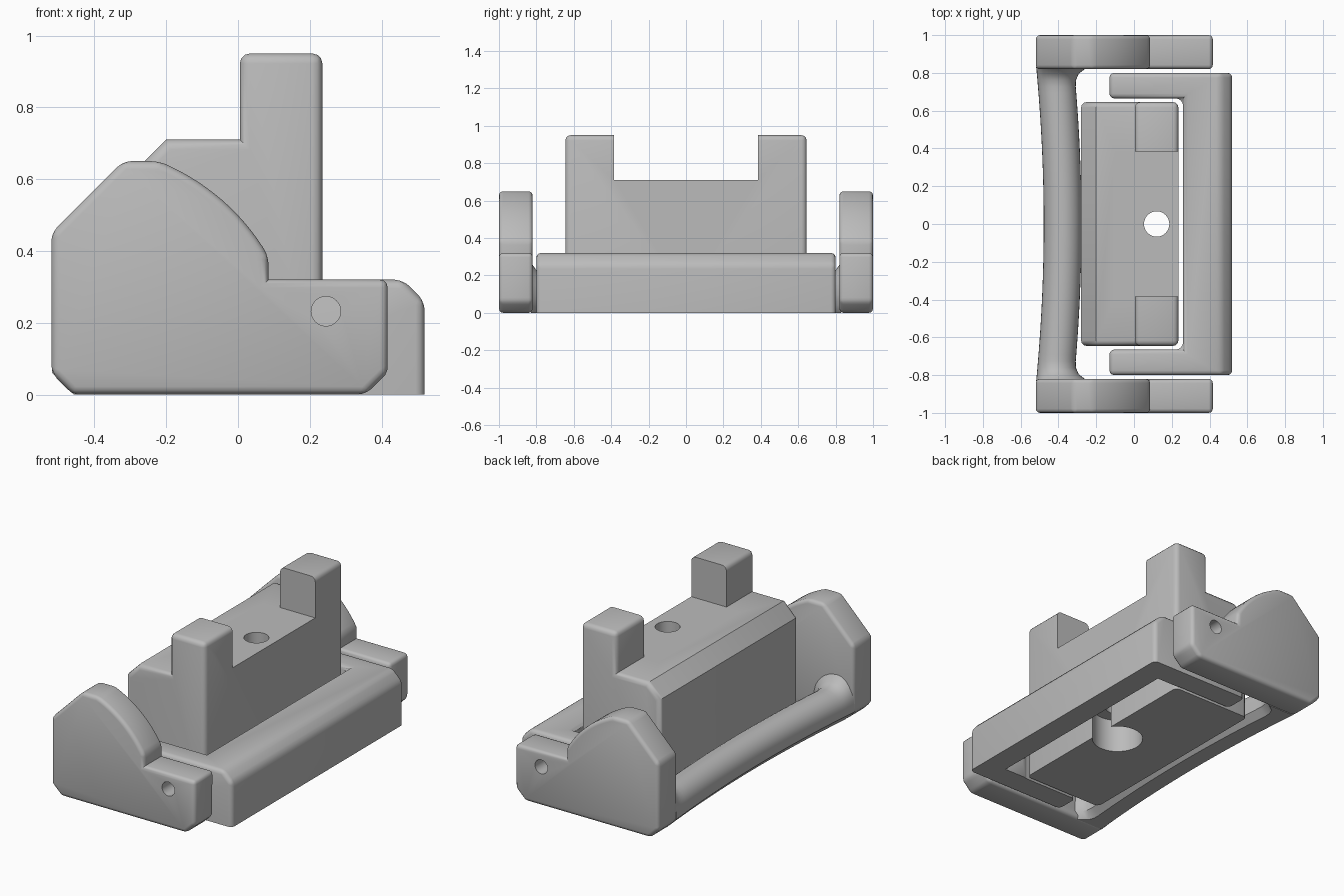
import bpy, bmesh, math
from mathutils import Vector

cube = bpy.data.objects.get("Cube")
if cube:
    bpy.data.objects.remove(cube, do_unlink=True)

GREY = (0.5, 0.5, 0.5, 1)
mat = bpy.data.materials.new("plain grey")
mat.use_nodes = True
mat.diffuse_color = GREY
mat.node_tree.nodes["Principled BSDF"].inputs["Base Color"].default_value = GREY


def make_object(name, bm):
    bmesh.ops.recalc_face_normals(bm, faces=bm.faces[:])
    mesh = bpy.data.meshes.new(name)
    bm.to_mesh(mesh)
    bm.free()
    mesh.materials.append(mat)
    obj = bpy.data.objects.new(name, mesh)
    bpy.context.collection.objects.link(obj)
    return obj


def prism(points, start, end, axis):
    """Extrude a flat profile along z, or an x-z profile along y."""
    bm = bmesh.new()
    place = (lambda a, b: (a, b, start)) if axis == "z" else (lambda a, b: (a, start, b))
    face = bm.faces.new([bm.verts.new(place(*p)) for p in points])
    ext = bmesh.ops.extrude_face_region(bm, geom=[face])["geom"]
    shift = Vector((0, 0, end - start) if axis == "z" else (0, end - start, 0))
    bmesh.ops.translate(bm, vec=shift, verts=[v for v in ext if isinstance(v, bmesh.types.BMVert)])
    bmesh.ops.recalc_face_normals(bm, faces=bm.faces[:])
    return bm


def bevel(bm, rule, width, segments=3):
    edges = [e for e in bm.edges if rule(e)]
    bmesh.ops.bevel(bm, geom=edges, offset=width, segments=segments, profile=0.5,
                    affect="EDGES", clamp_overlap=True)


def cylinder(radius, depth, centre, along_y=False):
    bm = bmesh.new()
    bmesh.ops.create_cone(bm, cap_ends=True, segments=48, radius1=radius, radius2=radius, depth=depth)
    if along_y:
        for v in bm.verts:
            v.co = (v.co.x, v.co.z, v.co.y)
    bmesh.ops.translate(bm, vec=centre, verts=bm.verts[:])
    return bm


def cut(obj, bm):
    cutter = make_object("cutter", bm)
    cutter.hide_render = True
    mod = obj.modifiers.new("cut", "BOOLEAN")
    mod.operation, mod.solver, mod.object = "DIFFERENCE", "EXACT", cutter
    select(obj)
    bpy.ops.object.modifier_apply(modifier=mod.name)
    bpy.data.objects.remove(cutter, do_unlink=True)


def select(obj):
    bpy.ops.object.select_all(action="DESELECT")
    obj.select_set(True)
    bpy.context.view_layer.objects.active = obj


def smooth(obj):
    select(obj)
    bpy.ops.object.shade_smooth_by_angle(angle=math.radians(35))


def above_floor(e):
    return max(v.co.z for v in e.verts) > 0.01


def angled(e):
    return e.calc_face_angle_signed(0) > math.radians(20)


# Side plates with a curved shoulder and a pin hole
a, c, b = Vector((0.085, 0.385)), Vector((-0.021, 0.566)), Vector((-0.22, 0.65))
arc = [a * (1 - t) ** 2 + c * 2 * t * (1 - t) + b * t * t for t in [i / 14 for i in range(15)]]
plate = [(-0.52, 0.06), (-0.46, 0), (0.355, 0), (0.417, 0.06), (0.417, 0.32), (0.085, 0.32)]
plate += [tuple(p) for p in arc] + [(-0.32, 0.65), (-0.52, 0.45)]
for side, name in ((-1, "front_side_plate"), (1, "back_side_plate")):
    bm = prism(plate, side * 1.0, side * 0.82, "y")
    bevel(bm, angled, 0.022)
    obj = make_object(name, bm)
    cut(obj, cylinder(0.041, 0.4, (0.245, side * 0.95, 0.232), True))
    smooth(obj)

# Bowed handle bar, flared where it meets the plates
bm = bmesh.new()
rings = []
for i in range(49):
    y = -0.83 + 1.66 * i / 48
    t = min(1, max(0, (abs(y) - 0.73) / 0.09))
    flare = 0.07 * (1 - math.sqrt(1 - t * t))
    mid = -0.378 - 0.037 * (y / 0.8) ** 2
    right = 0.1 + flare
    pts = []
    for k in range(17):
        ang = math.pi * k / 16
        reach = right if k < 8 else 0.1
        pts.append((mid + reach * math.cos(ang), 0.1 + (0.1 + flare) * math.sin(ang)))
    pts += [(mid - 0.1, 0.06), (mid - 0.04, 0), (mid + right - 0.04, 0), (mid + right, 0.04)]
    rings.append([bm.verts.new((x, y, z)) for x, z in pts])
for r, s in zip(rings, rings[1:]):
    for k in range(len(r)):
        n = (k + 1) % len(r)
        bm.faces.new((r[k], r[n], s[n], s[k]))
bm.faces.new(rings[0])
bm.faces.new(rings[-1])
smooth(make_object("handle_bar", bm))

# C-shaped frame: chamfered spine, rounded edges, undercut inner side
outline = [(-0.13, -0.8), (0.52, -0.8), (0.52, 0.8), (-0.13, 0.8),
           (-0.13, 0.665), (0.26, 0.665), (0.26, -0.665), (-0.13, -0.665)]
bm = prism(outline, 0, 0.32, "z")
bevel(bm, lambda e: all(v.co.x > 0.5 and v.co.z > 0.3 for v in e.verts), 0.06, 1)
bevel(bm, lambda e: above_floor(e) and angled(e), 0.025)
bevel(bm, lambda e: e.calc_face_angle_signed(0) < -1 and
      abs(e.verts[0].co.z - e.verts[1].co.z) > 0.2, 0.04, 4)
frame = make_object("c_frame", bm)
cut(frame, prism([(0.2, -0.1), (0.38, -0.1), (0.38, 0), (0.26, 0.12), (0.2, 0.12)], -0.66, 0.66, "y"))
smooth(frame)

# Centre block with two end posts
profile = [(-0.28, 0), (-0.28, 0.63), (-0.2, 0.71), (0.005, 0.71), (0.005, 0.95), (0.235, 0.95), (0.235, 0)]
bm = prism(profile, -0.645, 0.645, "y")


def block_edge(e):
    along = abs(e.verts[0].co.y - e.verts[1].co.y) > 0.1
    return above_floor(e) and angled(e) and (not along or e.verts[0].co.z > 0.9)


bevel(bm, block_edge, 0.028)
block = make_object("centre_block", bm)
cut(block, prism([(-0.1, 0.71), (0.4, 0.71), (0.4, 1.1), (-0.1, 1.1)], -0.385, 0.385, "y"))

# Through hole with a wider bore underneath
cut(block, cylinder(0.067, 2, (0.12, 0, 0.5)))
cut(block, cylinder(0.14, 0.4, (0.12, 0, 0)))
smooth(block)
